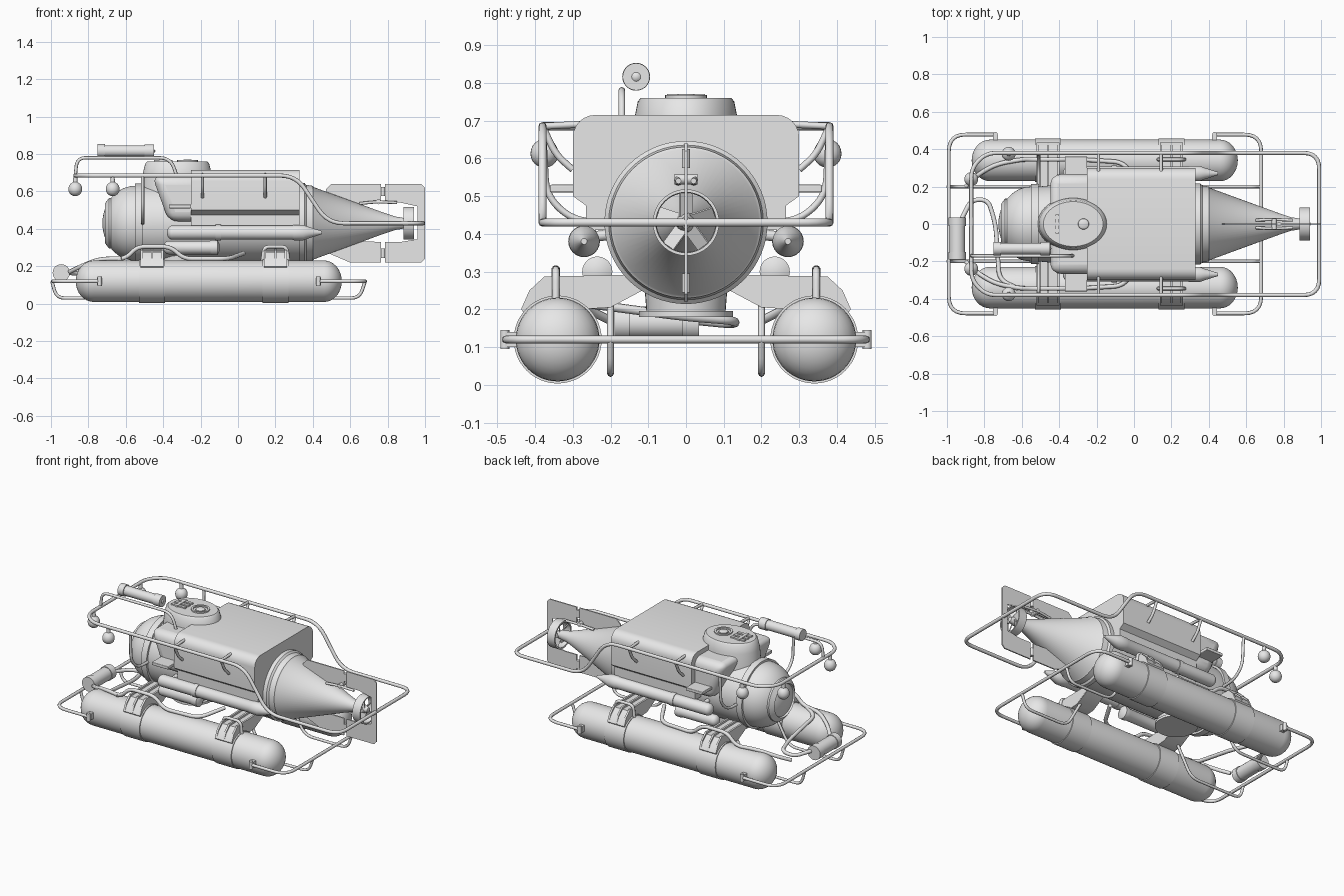
import bpy, bmesh, math
from mathutils import Vector, Matrix

grey = bpy.data.materials.new("hull_grey")
grey.diffuse_color = (0.8, 0.8, 0.8, 1)


def finish(name, bm, angle=35, bevel=0):
    bmesh.ops.remove_doubles(bm, verts=bm.verts, dist=1e-5)
    bmesh.ops.recalc_face_normals(bm, faces=bm.faces)
    me = bpy.data.meshes.new(name)
    bm.to_mesh(me)
    bm.free()
    ob = bpy.data.objects.new(name, me)
    bpy.context.collection.objects.link(ob)
    me.materials.append(grey)
    if bevel:
        b = ob.modifiers.new("bevel", 'BEVEL')
        b.width, b.segments, b.limit_method = bevel, 4, 'ANGLE'
    bpy.ops.object.select_all(action='DESELECT')
    ob.select_set(True)
    bpy.context.view_layer.objects.active = ob
    bpy.ops.object.shade_smooth_by_angle(angle=math.radians(angle))
    return ob


def lathe(name, prof, c=(0, 0, 0), axis='x', n=40, loop=False, sx=1):
    """Revolve (position, radius) pairs around an axis through c."""
    bm = bmesh.new()
    rings = []
    for a, r in prof:
        ring = []
        for i in range(n):
            t = 2 * math.pi * i / n
            u, v = r * math.cos(t), r * math.sin(t)
            p = {'x': (a, u, v), 'y': (v, a, u), 'z': (u * sx, v, a)}[axis]
            ring.append(bm.verts.new(Vector(p) + Vector(c)))
        rings.append(ring)
    pairs = list(zip(rings, rings[1:] + rings[:1]))
    for a, b in pairs if loop else pairs[:-1]:
        for i in range(n):
            bm.faces.new((a[i], a[(i + 1) % n], b[(i + 1) % n], b[i]))
    if not loop:
        for k in (0, -1):
            if prof[k][1] > 0:
                bm.faces.new(rings[k])
    return finish(name, bm)


def prism(name, pts, axis, lo, hi, bevel=0):
    """Extrude a 2D outline along y (pts are x,z) or along x (pts are y,z)."""
    bm = bmesh.new()
    f = lambda p, d: (p[0], d, p[1]) if axis == 'y' else (d, p[0], p[1])
    a = [bm.verts.new(f(p, lo)) for p in pts]
    b = [bm.verts.new(f(p, hi)) for p in pts]
    bm.faces.new(a)
    bm.faces.new(b)
    for i in range(len(pts)):
        j = (i + 1) % len(pts)
        bm.faces.new((a[i], a[j], b[j], b[i]))
    return finish(name, bm, bevel=bevel)


def box(name, x0, x1, y0, y1, z0, z1, bevel=0):
    return prism(name, [(x0, z0), (x1, z0), (x1, z1), (x0, z1)], 'y', y0, y1, bevel)


def tube(name, pts, r=0.011, fillet=0.06):
    """Round pipe through points with filleted corners."""
    P = [Vector(p) for p in pts]
    out = [P[0]]
    for a, b, c in zip(P, P[1:], P[2:]):
        d = min(fillet, (a - b).length * 0.48, (c - b).length * 0.48)
        s, e = b + (a - b).normalized() * d, b + (c - b).normalized() * d
        for k in range(7):
            t = k / 6
            out.append(s * (1 - t) ** 2 + b * 2 * t * (1 - t) + e * t * t)
    out.append(P[-1])
    cu = bpy.data.curves.new(name, 'CURVE')
    cu.dimensions, cu.bevel_depth, cu.bevel_resolution, cu.use_fill_caps = '3D', r, 2, True
    sp = cu.splines.new('POLY')
    sp.points.add(len(out) - 1)
    for q, p in zip(sp.points, out):
        q.co = (*p, 1)
    sp.use_smooth = True
    ob = bpy.data.objects.new(name, cu)
    bpy.context.collection.objects.link(ob)
    cu.materials.append(grey)
    bpy.ops.object.select_all(action='DESELECT')
    ob.select_set(True)
    bpy.context.view_layer.objects.active = ob
    bpy.ops.object.convert(target='MESH')


def dome(tip, base, r, n=8):
    """Quarter ellipse profile from tip to base."""
    return [(base + (tip - base) * math.cos(k / n * math.pi / 2),
             r * math.sin(k / n * math.pi / 2)) for k in range(n + 1)]


Z = 0.43
# pressure hull with bow dome, flanges and tail cone
lathe("hull", dome(-0.725, -0.55, 0.2, 12) + [(-0.55, 0.213), (-0.51, 0.213), (-0.51, 0.2),
      (-0.46, 0.205), (0.33, 0.205), (0.33, 0.216), (0.355, 0.216), (0.365, 0.205), (0.40, 0.2),
      (0.405, 0.193), (0.78, 0.056), (0.84, 0.036), (0.88, 0.03), (0.88, 0)], (0, 0, Z), n=64)
lathe("bow_window_ring", [(-0.70, 0.10), (-0.712, 0.105), (-0.69, 0.135), (-0.66, 0.135)],
      (0, 0, Z), loop=True)

# propeller in its duct
lathe("propeller_duct", [(0.885, 0.078), (0.885, 0.088), (0.94, 0.088), (0.94, 0.08)],
      (0, 0, Z), loop=True)
lathe("propeller_hub", [(0.87, 0.03), (0.91, 0.026), (0.94, 0.015), (0.945, 0)], (0, 0, Z), n=20)
bm = bmesh.new()
for k in range(5):
    m = Matrix.Translation((0.912, 0, Z)) @ Matrix.Rotation(k * 2 * math.pi / 5, 4, 'X') \
        @ Matrix.Translation((0, 0, 0.047)) @ Matrix.Rotation(0.6, 4, 'Z') \
        @ Matrix.Diagonal((0.006, 0.04, 0.062, 1))
    bmesh.ops.create_cube(bm, size=1, matrix=m)
finish("propeller_blades", bm)

# fixed fins, rudder and hinges
T = 0.004
prism("upper_fin", [(0.47, 0.57), (0.47, 0.61), (0.5, 0.64), (0.765, 0.64), (0.765, 0.54),
                    (0.62, 0.535)], 'y', -T, T)
prism("lower_fin", [(0.46, 0.28), (0.6, 0.22), (0.765, 0.22), (0.765, 0.33), (0.6, 0.335)],
      'y', -T, T)
prism("rudder", [(0.785, 0.54), (0.785, 0.64), (0.98, 0.64), (1, 0.62), (1, 0.24), (0.98, 0.22),
                 (0.785, 0.22), (0.785, 0.33), (0.87, 0.33), (0.96, 0.345), (0.96, 0.52),
                 (0.87, 0.54)], 'y', -T, T)
for z in (0.27, 0.6):
    lathe("rudder_hinge", [(-0.025, 0.011), (0.025, 0.011)], (0.775, 0, z), 'z', 12)
for s in (-1, 1):
    tube("rudder_actuator", [(0.65, s * 0.02, 0.535), (0.74, s * 0.025, 0.545), (0.85, s * 0.02, 0.54)], 0.008)
tube("actuator_link", [(0.75, -0.03, 0.545), (0.75, 0.03, 0.545)], 0.014)

# main saddle fairing over the hull, closed front and rear
outline = []
for s in (1, -1):
    arc = [(math.cos(a * math.pi / 12), math.sin(a * math.pi / 12)) for a in range(7)]
    o = [(s * 0.2, 0.41), (s * 0.265, 0.41), (s * 0.265, 0.475), (s * 0.3, 0.5)]
    o += [(s * (0.24 + 0.06 * c), 0.655 + 0.06 * d) for c, d in arc]
    outline += o if s > 0 else o[::-1]
prism("main_fairing", outline, 'x', -0.25, 0.33)
# lower forward fairing with raked front edge
prism("forward_fairing", [(-0.46, 0.685), (-0.2, 0.685), (-0.2, 0.44), (-0.37, 0.44)],
      'y', -0.267, 0.267, 0.05)
for s in (-1, 1):
    y = sorted((s * 0.26, s * 0.36))
    box("side_step", -0.37, -0.25, *y, 0.51, 0.53, 0.004)

# conning tower and hatch
lathe("tower", [(0.58, 0.146), (0.70, 0.138), (0.75, 0.128), (0.76, 0.12), (0.76, 0)],
      (-0.325, 0, 0), 'z', 48, sx=1.33)
lathe("hatch_rim", [(0.755, 0.055), (0.768, 0.055), (0.768, 0.043), (0.755, 0.043)],
      (-0.27, 0, 0), 'z', loop=True)
lathe("hatch_lid", [(0.755, 0.03), (0.765, 0.028), (0.77, 0.02), (0.77, 0)], (-0.27, 0, 0), 'z')
for y in (-0.035, 0, 0.035):
    box("hatch_hinge", -0.45, -0.35, y - 0.009, y + 0.009, 0.755, 0.768)
box("hatch_hinge_bar", -0.42, -0.40, -0.05, 0.05, 0.755, 0.77)

# lower hatch skirt under the hull
lathe("lower_skirt", [(0.18, 0.09), (0.18, 0.125), (0.195, 0.125), (0.195, 0.105), (0.26, 0.11)],
      (-0.32, 0, 0), 'z')

for s in (-1, 1):
    # pontoon with straps
    lathe("pontoon", dome(-0.868, -0.77, 0.111) + dome(0.555, 0.46, 0.111)[::-1], (0, s * 0.34, 0.12), n=48)
    for x in (-0.46, 0.2):
        lathe("pontoon_strap", [(x - 0.07, 0.108), (x - 0.07, 0.1165), (x + 0.07, 0.1165), (x + 0.07, 0.108)],
              (0, s * 0.34, 0.12), n=48, loop=True)
        # saddle: web, ribs and handle
        web = [(s * 0.1, 0.27), (s * 0.2, 0.205), (s * 0.28, 0.2), (s * 0.34, 0.22), (s * 0.42, 0.18),
               (s * 0.437, 0.2), (s * 0.415, 0.25), (s * 0.375, 0.287), (s * 0.1, 0.292)]
        low = [(y, z - 0.012 if z > 0.24 else z) for y, z in web]
        prism("saddle_web", low, 'x', x - 0.06, x + 0.06)
        for dx in (-0.055, 0, 0.055):
            prism("saddle_rib", web, 'x', x + dx - 0.006, x + dx + 0.006)
    tube("rear_saddle_handle", [(0.13, s * 0.345, 0.225), (0.14, s * 0.345, 0.305),
                                (0.26, s * 0.345, 0.305), (0.27, s * 0.345, 0.225)], 0.01, 0.03)
    # service pipe running over the pontoon
    tube("service_pipe", [(-0.9, s * 0.2, 0.17), (-0.84, s * 0.26, 0.2), (-0.74, s * 0.32, 0.24),
                          (-0.6, s * 0.345, 0.24), (-0.54, s * 0.345, 0.305), (-0.36, s * 0.345, 0.305),
                          (-0.29, s * 0.345, 0.24), (-0.05, s * 0.33, 0.24), (0.03, s * 0.18, 0.27)], 0.012)
    # skid rails inside the pontoons
    tube("front_skid", [(-0.995, s * 0.2, 0.12), (-0.97, s * 0.2, 0.03), (-0.6, s * 0.2, 0.03),
                        (-0.5, s * 0.2, 0.21)], 0.009)
    tube("rear_skid", [(0.68, s * 0.2, 0.12), (0.65, s * 0.2, 0.03), (0.34, s * 0.2, 0.03),
                       (0.24, s * 0.2, 0.21)], 0.009)
    # side bottles
    lathe("long_bottle", dome(-0.38, -0.35, 0.038) + [(-0.12, 0.038), (-0.12, 0.042), (-0.09, 0.042),
          (-0.09, 0.038), (0.29, 0.038), (0.3, 0.041), (0.35, 0.041), (0.38, 0.03), (0.45, 0.008), (0.45, 0)],
          (0, s * 0.27, 0.38), n=24)
    lathe("short_bottle", dome(-0.4, -0.37, 0.036) + [(-0.15, 0.036), (-0.14, 0.04), (-0.11, 0.04), (-0.1, 0.02),
          (-0.1, 0)], (0, s * 0.235, 0.3), n=24)
    for x in (-0.3, -0.18, 0.0, 0.22):
        tube("bottle_bracket", [(x, s * 0.27, 0.39), (x, s * 0.18, 0.4)], 0.014)
    # rail struts to the fairing
    for x in (-0.19, 0.145):
        tube("rail_strut", [(x, s * 0.38, 0.685), (x, s * 0.345, 0.61), (x, s * 0.3, 0.57)], 0.009, 0.03)
        tube("rail_tie", [(x, s * 0.38, 0.685), (x, s * 0.28, 0.69)], 0.009)
    tube("forward_rail_strut", [(-0.51, s * 0.38, 0.685), (-0.51, s * 0.37, 0.5), (-0.51, s * 0.3, 0.435),
                                (-0.51, s * 0.19, 0.43)], 0.009)
    # round lamps under the rail
    for x, y in ((-0.87, 0.24), (-0.67, 0.375)):
        lathe("lamp", dome(0.575, 0.612, 0.037, 6) + dome(0.652, 0.612, 0.037, 6)[-2:2:-1]
              + [(0.65, 0.012), (0.685, 0.01), (0.685, 0)], (x, s * y, 0), 'z', 24)
    # bumper end clamps
    for x in (-0.74, 0.43):
        y = sorted((s * 0.44, s * 0.475))
        box("bumper_clamp", x - 0.014, x + 0.014, *y, 0.1, 0.14)
        lathe("clamp_bolt", [(-0.025, 0.012), (0.025, 0.012)], (x, s * 0.48, 0.12), 'z', 12)

# bumper loops
for name, xa, xb in (("front_bumper", -0.74, -0.99), ("rear_bumper", 0.43, 0.68)):
    tube(name, [(xa, -0.478, 0.12), (xb, -0.478, 0.12), (xb, 0.478, 0.12), (xa, 0.478, 0.12)], 0.01, 0.09)

# upper guard rail: half outline mirrored to a loop
half = [(-0.87, 0, 0.685), (-0.87, 0.3, 0.685), (-0.79, 0.38, 0.685), (0.31, 0.38, 0.685),
        (0.48, 0.38, 0.43), (0.99, 0.38, 0.43), (0.99, 0, 0.43)]
for s in (-1, 1):
    tube("guard_rail", [(x, s * y, z) for x, y, z in half], 0.011, 0.085)

# sonar tube on its mast
tube("mast_rail", [(-0.87, -0.17, 0.685), (-0.86, -0.17, 0.78), (-0.36, -0.17, 0.78), (-0.32, -0.17, 0.66)], 0.009, 0.07)
lathe("sonar_tube", [(-0.75, 0), (-0.75, 0.037), (-0.71, 0.037), (-0.71, 0.031), (-0.5, 0.031),
                     (-0.5, 0.036), (-0.45, 0.036), (-0.45, 0.012), (-0.44, 0)], (0, -0.132, 0.816), n=28)

# bow motor and cable
lathe("bow_motor", [(-0.19, 0), (-0.19, 0.046), (-0.15, 0.046), (-0.15, 0.042), (-0.01, 0.042),
                    (-0.01, 0.046), (0.035, 0.046), (0.035, 0)], (-0.945, 0, 0.165), 'y', 28)
tube("bow_cable", [(-0.92, 0.03, 0.17), (-0.87, 0.13, 0.16), (-0.78, 0.13, 0.17), (-0.74, 0, 0.18),
                   (-0.72, -0.3, 0.22), (-0.62, -0.345, 0.24)], 0.012)
